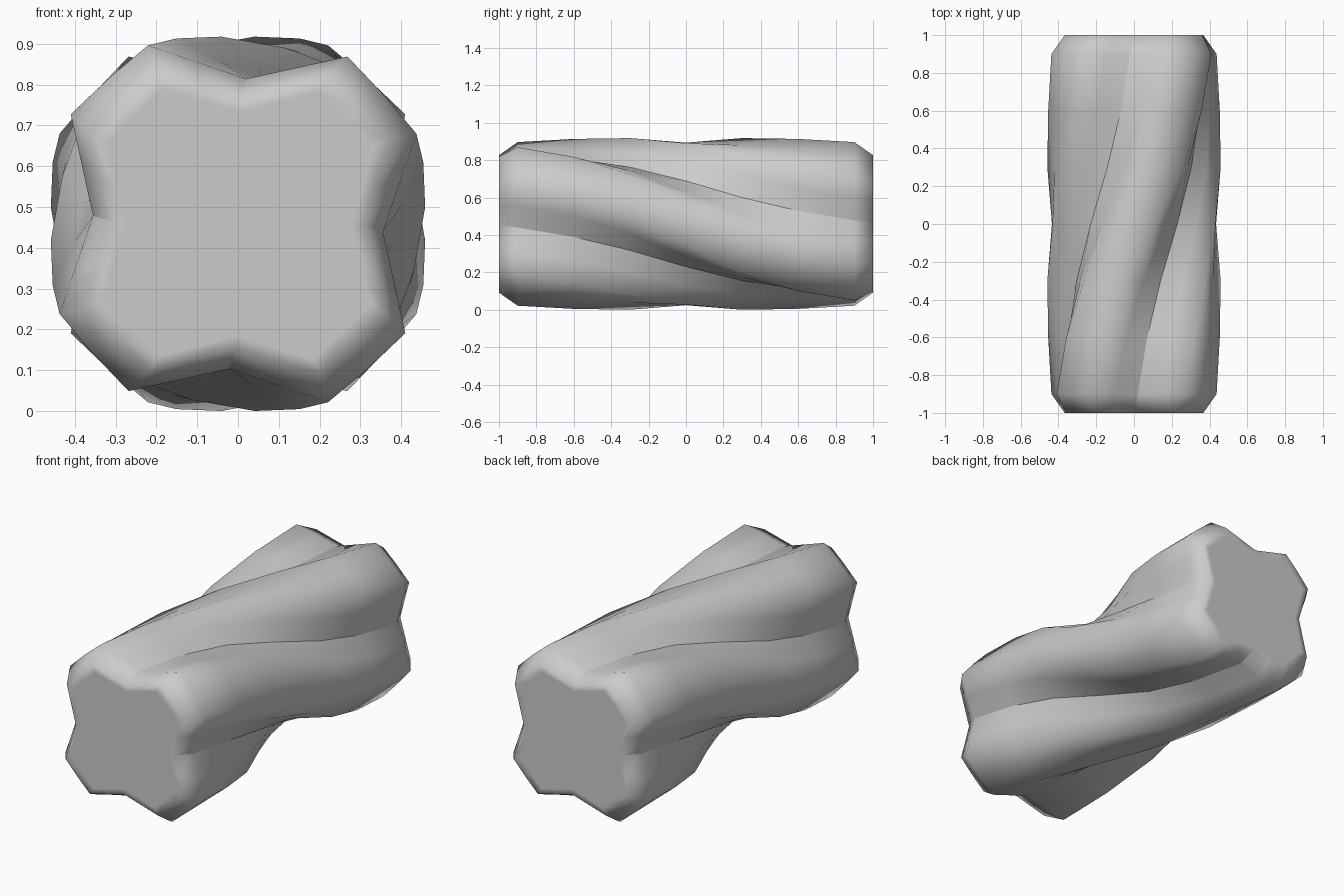
import bpy, bmesh
from math import sin, cos, radians

if "Cube" in bpy.data.objects:
    bpy.data.objects.remove(bpy.data.objects["Cube"])

CENTRE_Z = 0.459

# One lobe of the cross-section, starting at a notch: (angle, radius)
LOBE = [(0, 0.356), (18, 0.405), (30, 0.49), (45, 0.477), (60, 0.49), (72, 0.405)]
# straighten the flank points between notch and lobe corner
fx, fz = (0.356 + 0.49 * cos(radians(30))) / 2, 0.49 * sin(radians(30)) / 2
flank_r = (fx * fx + fz * fz) ** 0.5
LOBE[1] = (17.4, flank_r)
LOBE[5] = (72.6, flank_r)

# Front half stations: (y, twist in degrees, scale)
HALF = [(-1.0, 1.0, 0.857), (-0.9, 3.2, 1.0), (-0.6, 11.6, 0.977), (-0.3, 24.9, 0.94)]
STATIONS = HALF + [(0, 45, 0.911)] + [(-y, 90 - t, s) for y, t, s in reversed(HALF)]

bm = bmesh.new()


def ring(y, twist, scale):
    verts = []
    for k in range(4):
        for a, r in LOBE:
            ang = radians(90 * k + a - twist)
            verts.append(bm.verts.new((r * scale * cos(ang), y, CENTRE_Z + r * scale * sin(ang))))
    return verts


# Twisted body
rings = [ring(*s) for s in STATIONS]
n = len(rings[0])
for a, b in zip(rings, rings[1:]):
    for i in range(n):
        j = (i + 1) % n
        bm.faces.new((a[i], a[j], b[j], b[i]))

# Flat end caps with an inner ring
for outer, (y, t, s) in ((rings[0], STATIONS[0]), (rings[-1], STATIONS[-1])):
    inner = ring(y, t, s * 0.9)
    for i in range(n):
        j = (i + 1) % n
        bm.faces.new((outer[i], outer[j], inner[j], inner[i]))
    bm.faces.new(inner)

bmesh.ops.recalc_face_normals(bm, faces=bm.faces)
for f in bm.faces:
    f.smooth = True
# Keep the notch grooves sharp
for a, b in zip(rings, rings[1:]):
    for i in range(0, n, len(LOBE)):
        bm.edges.get((a[i], b[i])).smooth = False

mesh = bpy.data.meshes.new("twisted_bar")
bm.to_mesh(mesh)
bm.free()
bpy.context.collection.objects.link(bpy.data.objects.new("twisted_bar", mesh))
